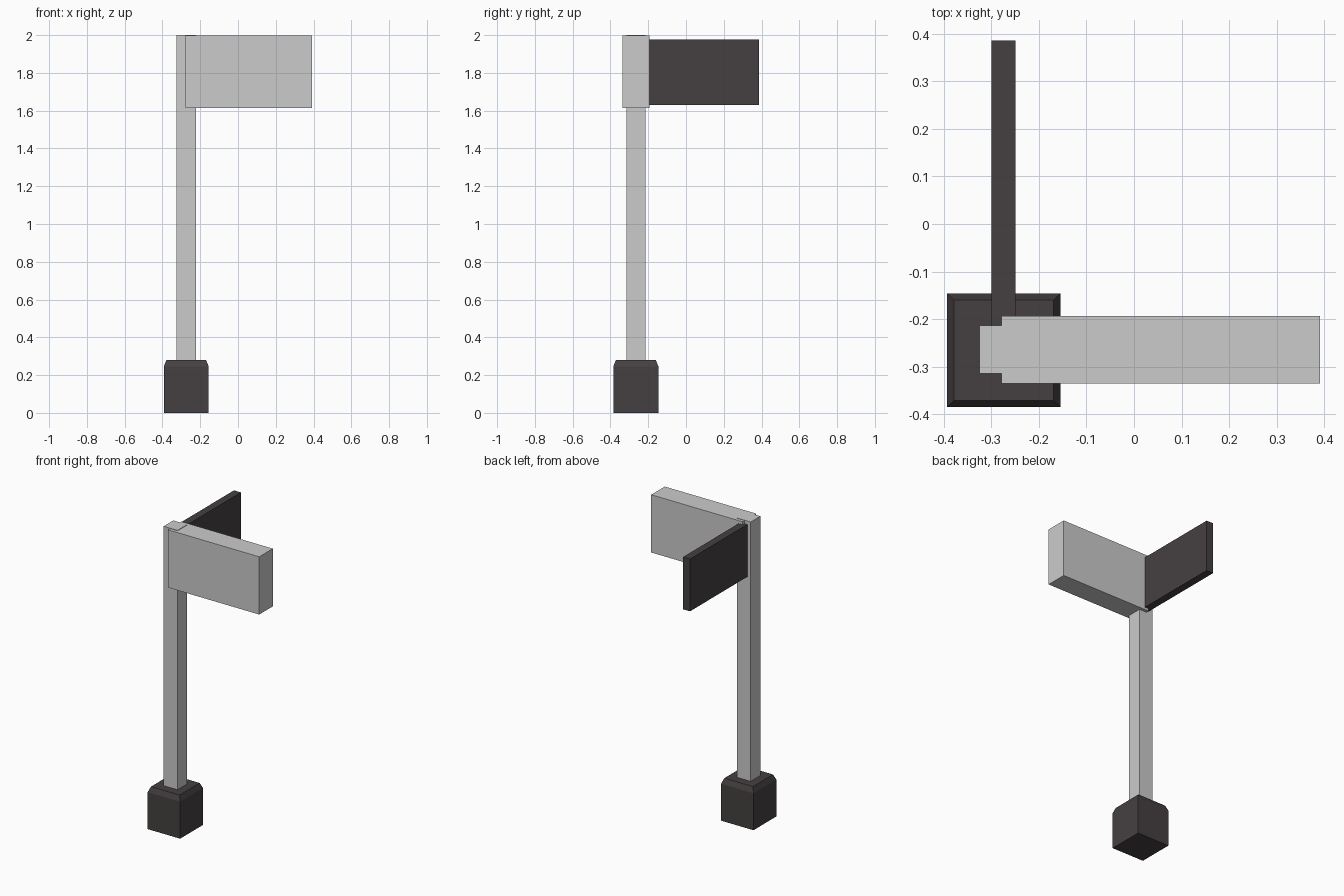
import bpy, bmesh
from mathutils import Vector

if "Cube" in bpy.data.objects:
    bpy.data.objects.remove(bpy.data.objects["Cube"])

dark = bpy.data.materials.new("dark_metal")
dark.diffuse_color = (0.060, 0.051, 0.053, 1)
dark.use_nodes = True
dark.node_tree.nodes["Principled BSDF"].inputs["Base Color"].default_value = dark.diffuse_color


def box(name, lo, hi, mat=None, chamfer=None):
    """Box between two corners; chamfer = (inset, drop) slopes the top rim."""
    lo, hi = Vector(lo), Vector(hi)
    bm = bmesh.new()
    bmesh.ops.create_cube(bm, size=1)
    for v in bm.verts:
        v.co = [(lo[i] + hi[i]) / 2 + v.co[i] * (hi[i] - lo[i]) for i in range(3)]
    if chamfer:
        inset, drop = chamfer
        top = max(bm.faces, key=lambda f: f.calc_center_median().z)
        for v in top.verts:
            v.co.z -= drop
        bmesh.ops.inset_region(bm, faces=[top], thickness=inset, depth=0)
        for v in top.verts:
            v.co.z += drop
    bmesh.ops.recalc_face_normals(bm, faces=bm.faces)
    mesh = bpy.data.meshes.new(name)
    bm.to_mesh(mesh)
    bm.free()
    obj = bpy.data.objects.new(name, mesh)
    bpy.context.collection.objects.link(obj)
    if mat:
        mesh.materials.append(mat)
    return obj


# Footing with sloped rim
box("base", (-0.393, -0.385, 0), (-0.155, -0.146, 0.28), dark, (0.02, 0.035))
# Upright post
box("post", (-0.325, -0.315, 0.27), (-0.223, -0.214, 2.0))
# Thick sign panel pointing right
box("wide_panel", (-0.279, -0.336, 1.614), (0.391, -0.194, 1.997))
# Thin dark panel pointing back
box("thin_panel", (-0.300, -0.265, 1.63), (-0.249, 0.386, 1.977), dark)
